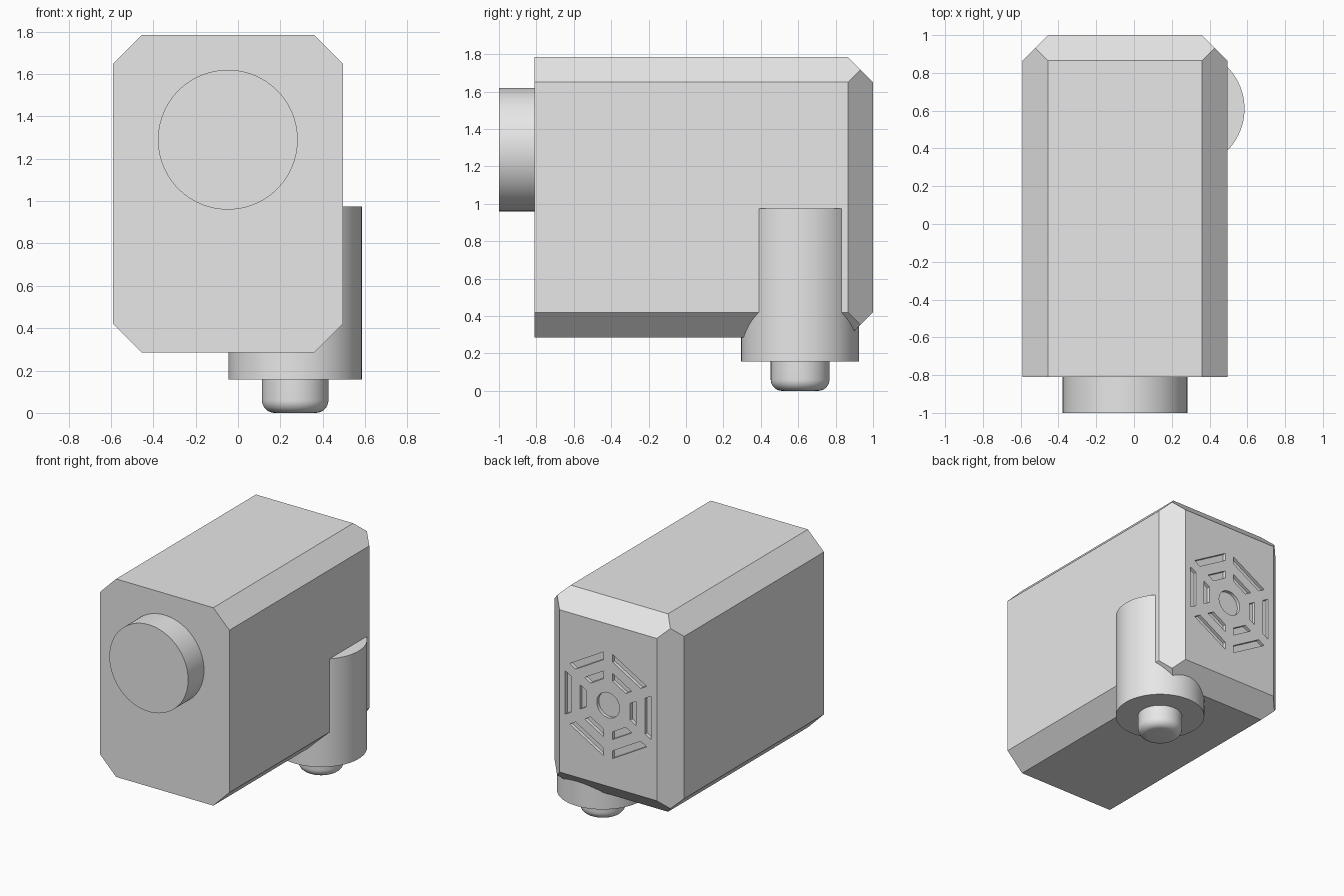
import bpy, bmesh
from math import sin, cos, pi, radians, sqrt
from mathutils import Vector, Matrix

if "Cube" in bpy.data.objects:
    bpy.data.objects.remove(bpy.data.objects["Cube"], do_unlink=True)

GREY = (0.8, 0.8, 0.8, 1)
grey = bpy.data.materials.new("light_grey")
grey.use_nodes = True
grey.diffuse_color = GREY
grey.node_tree.nodes["Principled BSDF"].inputs["Base Color"].default_value = GREY


def make_object(name, bm, smooth=False):
    bmesh.ops.recalc_face_normals(bm, faces=bm.faces)
    mesh = bpy.data.meshes.new(name)
    bm.to_mesh(mesh)
    bm.free()
    mesh.materials.append(grey)
    obj = bpy.data.objects.new(name, mesh)
    bpy.context.collection.objects.link(obj)
    bpy.ops.object.select_all(action='DESELECT')
    bpy.context.view_layer.objects.active = obj
    obj.select_set(True)
    if smooth:
        bpy.ops.object.shade_smooth_by_angle(angle=radians(30))
    return obj


def cylinder(name, start, end, radius, round_end=0):
    start, end = Vector(start), Vector(end)
    axis = end - start
    turn = Vector((0, 0, 1)).rotation_difference(axis).to_matrix().to_4x4()
    bm = bmesh.new()
    bmesh.ops.create_cone(bm, cap_ends=True, segments=96, radius1=radius,
                          radius2=radius, depth=axis.length)
    if round_end:
        rim = [e for e in bm.edges if all(v.co.z > 0 for v in e.verts)]
        bmesh.ops.bevel(bm, geom=rim, offset=round_end, segments=8,
                        profile=0.5, affect='EDGES')
    bm.transform(Matrix.Translation((start + end) / 2) @ turn)
    return make_object(name, bm, smooth=True)


# Housing: box with 45 degree chamfers on every edge except the front ones
low, high = Vector((-0.59, -0.81, 0.285)), Vector((0.495, 1.0, 1.785))
centre = (low + high) / 2
half = (high - low) / 2
CHAMFER = 0.135
bm = bmesh.new()
bmesh.ops.create_cube(bm, size=1)
bm.transform(Matrix.Translation(centre) @ Matrix.Diagonal((*(half * 2), 1)))
normals = [(sx, 0, sz) for sx in (-1, 1) for sz in (-1, 1)]
normals += [(s, 1, 0) for s in (-1, 1)] + [(0, 1, s) for s in (-1, 1)]
for n in map(Vector, normals):
    point = centre + half * n - n * (CHAMFER / 2)
    cut = bmesh.ops.bisect_plane(bm, geom=bm.verts[:] + bm.edges[:] + bm.faces[:],
                                 plane_co=point, plane_no=n, clear_outer=True)
    rim = [g for g in cut["geom_cut"] if isinstance(g, bmesh.types.BMEdge)]
    bmesh.ops.contextual_create(bm, geom=rim)
housing = make_object("housing", bm)

# Vent cutter: centre disc and two hexagonal rings of slots split by spokes
VENT_DEPTH, SPOKE = 0.025, 0.075
bm = bmesh.new()


def add_prism(points):
    verts = [bm.verts.new((centre.x + x, high.y - VENT_DEPTH, centre.z + z))
             for x, z in points]
    face = bm.faces.new(verts)
    out = bmesh.ops.extrude_face_region(bm, geom=[face])["geom"]
    bmesh.ops.translate(bm, vec=(0, 0.1, 0),
                        verts=[g for g in out if isinstance(g, bmesh.types.BMVert)])


add_prism([(0.095 * cos(i * pi / 24), 0.095 * sin(i * pi / 24)) for i in range(48)])
for inner, outer in ((0.185, 0.235), (0.31, 0.36)):
    a, b = [(r - SPOKE) / sqrt(3) for r in (inner, outer)]
    slot = [(inner, -a), (outer, -b), (outer, b), (inner, a)]
    for k in range(6):
        c, s = cos(k * pi / 3), sin(k * pi / 3)
        add_prism([(x * c - z * s, x * s + z * c) for x, z in slot])
cutter = make_object("vent_cutter", bm)
cutter.hide_render = True

vents = housing.modifiers.new("vents", 'BOOLEAN')
vents.operation = 'DIFFERENCE'
vents.solver = 'EXACT'
vents.object = cutter
bpy.context.view_layer.objects.active = housing
bpy.ops.object.modifier_apply(modifier=vents.name)
bpy.data.objects.remove(cutter, do_unlink=True)

# Front boss, lower collar and rounded foot
cylinder("front_boss", (-0.048, -0.76, 1.29), (-0.048, -1.0, 1.29), 0.33)
cylinder("side_collar", (0.27, 0.61, 0.975), (0.27, 0.61, 0.158), 0.315)
cylinder("rounded_foot", (0.27, 0.61, 0.2), (0.27, 0.61, 0), 0.157, round_end=0.06)
